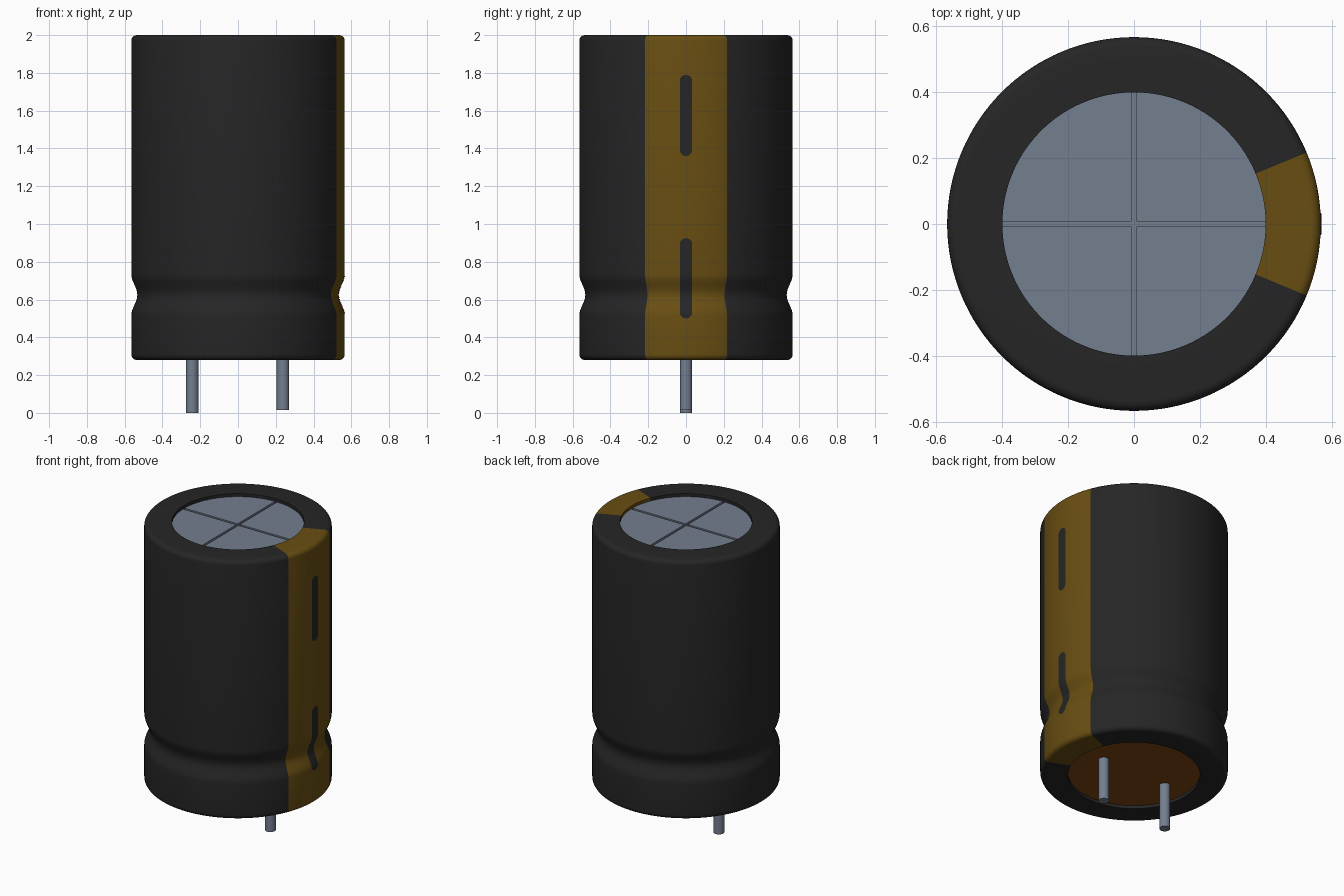
import bpy, bmesh, math
from mathutils import Matrix

if "Cube" in bpy.data.objects:
    bpy.data.objects.remove(bpy.data.objects["Cube"])


def material(name, rgb):
    m = bpy.data.materials.new(name)
    m.use_nodes = True
    m.diffuse_color = (*rgb, 1)
    bsdf = next(n for n in m.node_tree.nodes if n.type == 'BSDF_PRINCIPLED')
    bsdf.inputs["Base Color"].default_value = (*rgb, 1)
    return m


BLACK = material("black sleeve", (0.019, 0.019, 0.019))
GOLD = material("dark gold stripe", (0.14, 0.076, 0.006))
METAL = material("grey metal", (0.175, 0.21, 0.275))
BROWN = material("brown rubber", (0.21, 0.058, 0.006))

R, R_IN, Z0, Z1 = 0.565, 0.398, 0.28, 2.0
BEVEL, SEGS = 0.03, 128
GROOVE_Z, GROOVE_H, GROOVE_D = 0.625, 0.11, 0.032


def finish(bm, name, mats, angle=35):
    bmesh.ops.recalc_face_normals(bm, faces=bm.faces)
    me = bpy.data.meshes.new(name)
    bm.to_mesh(me)
    bm.free()
    for m in mats:
        me.materials.append(m)
    ob = bpy.data.objects.new(name, me)
    bpy.context.collection.objects.link(ob)
    bpy.ops.object.select_all(action='DESELECT')
    ob.select_set(True)
    bpy.context.view_layer.objects.active = ob
    bpy.ops.object.shade_smooth_by_angle(angle=math.radians(angle))
    return ob


def side_radius(z):
    """Radius of the sleeve wall, including the crimp groove."""
    t = (z - GROOVE_Z) / GROOVE_H
    return R - GROOVE_D * 0.5 * (1 + math.cos(math.pi * t)) if abs(t) < 1 else R


# Sleeve: revolved profile, with the stripe chosen by direction
profile = [(R_IN, Z0 + 0.03), (R_IN, Z0)]
for i in range(7):
    a = math.radians(-90 + 15 * i)
    profile.append((R - BEVEL + BEVEL * math.cos(a), Z0 + BEVEL + BEVEL * math.sin(a)))
for i in range(17):
    z = GROOVE_Z + GROOVE_H * (i / 8 - 1)
    profile.append((side_radius(z), z))
for i in range(7):
    a = math.radians(15 * i)
    profile.append((R - BEVEL + BEVEL * math.cos(a), Z1 - BEVEL + BEVEL * math.sin(a)))
profile += [(R_IN, Z1), (R_IN, Z1 - 0.04)]

bm = bmesh.new()
rings = []
for r, z in profile:
    rings.append([bm.verts.new((r * math.cos(math.tau * k / SEGS),
                                r * math.sin(math.tau * k / SEGS), z)) for k in range(SEGS)])
for low, high in zip(rings, rings[1:]):
    for k in range(SEGS):
        n = (k + 1) % SEGS
        f = bm.faces.new((low[k], low[n], high[n], high[k]))
        c = f.calc_center_median()
        f.material_index = int(abs(math.atan2(c.y, c.x)) < math.radians(22.5))
finish(bm, "sleeve", [BLACK, GOLD])


# Minus marks: thin rounded plates that follow the sleeve wall
def minus_mark(name, z_low, z_high, half_width=0.033):
    bm = bmesh.new()
    ends = [half_width * (1 - math.cos(math.radians(15 * i))) for i in range(7)]
    mid_low, mid_high = z_low + half_width, z_high - half_width
    zs = [z_low + e for e in ends]
    zs += [mid_low + (mid_high - mid_low) * i / 24 for i in range(1, 24)]
    zs += [z_high - e for e in reversed(ends)]
    rows = []
    for z in zs:
        d = max(mid_low - z, z - mid_high, 0)
        w = max(math.sqrt(max(half_width ** 2 - d ** 2, 0)), 0.0005)
        r = side_radius(z) + 0.002
        row = []
        for j in range(5):
            y = w * (j / 2 - 1)
            row.append(bm.verts.new((math.sqrt(r * r - y * y), y, z)))
        rows.append(row)
    for a, b in zip(rows, rows[1:]):
        for j in range(4):
            bm.faces.new((a[j], a[j + 1], b[j + 1], b[j]))
    ob = finish(bm, name, [BLACK])
    if ob.data.polygons[0].normal.x < 0:
        ob.data.flip_normals()


minus_mark("upper_minus_mark", 1.36, 1.79)
minus_mark("lower_minus_mark", 0.50, 0.925)


def cylinder(name, r, z_low, z_high, mat, x=0, segs=32):
    bm = bmesh.new()
    bmesh.ops.create_cone(bm, cap_ends=True, segments=segs, radius1=r, radius2=r,
                          depth=z_high - z_low,
                          matrix=Matrix.Translation((x, 0, (z_low + z_high) / 2)))
    return finish(bm, name, [mat])


# Recessed metal top: a floor disc and four raised quarters leaving a vent cross
cylinder("vent_floor", R_IN + 0.002, 1.95, 1.966, METAL, segs=SEGS)
bm = bmesh.new()
gap, top = 0.008, 1.98
a0 = math.asin(gap / R_IN)
for q in range(4):
    pts = [(gap, gap)]
    for i in range(33):
        a = a0 + (math.pi / 2 - 2 * a0) * i / 32
        pts.append((R_IN * math.cos(a), R_IN * math.sin(a)))
    rot = Matrix.Rotation(q * math.pi / 2, 4, 'Z')
    face = bm.faces.new([bm.verts.new(rot @ Matrix.Translation((x, y, 0)).translation)
                         for x, y in pts])
    new = bmesh.ops.extrude_face_region(bm, geom=[face])["geom"]
    verts = [v for v in new if isinstance(v, bmesh.types.BMVert)]
    for v in face.verts:
        v.co.z = 1.96
    for v in verts:
        v.co.z = top
finish(bm, "vent_quarters", [METAL])

# Rubber base plug and the two leads
cylinder("base_plug", R_IN + 0.002, 0.30, 0.34, BROWN, segs=SEGS)
cylinder("right_lead", 0.033, 0.0, 0.31, METAL, x=-0.242)
cylinder("left_lead", 0.033, 0.015, 0.31, METAL, x=0.238)
